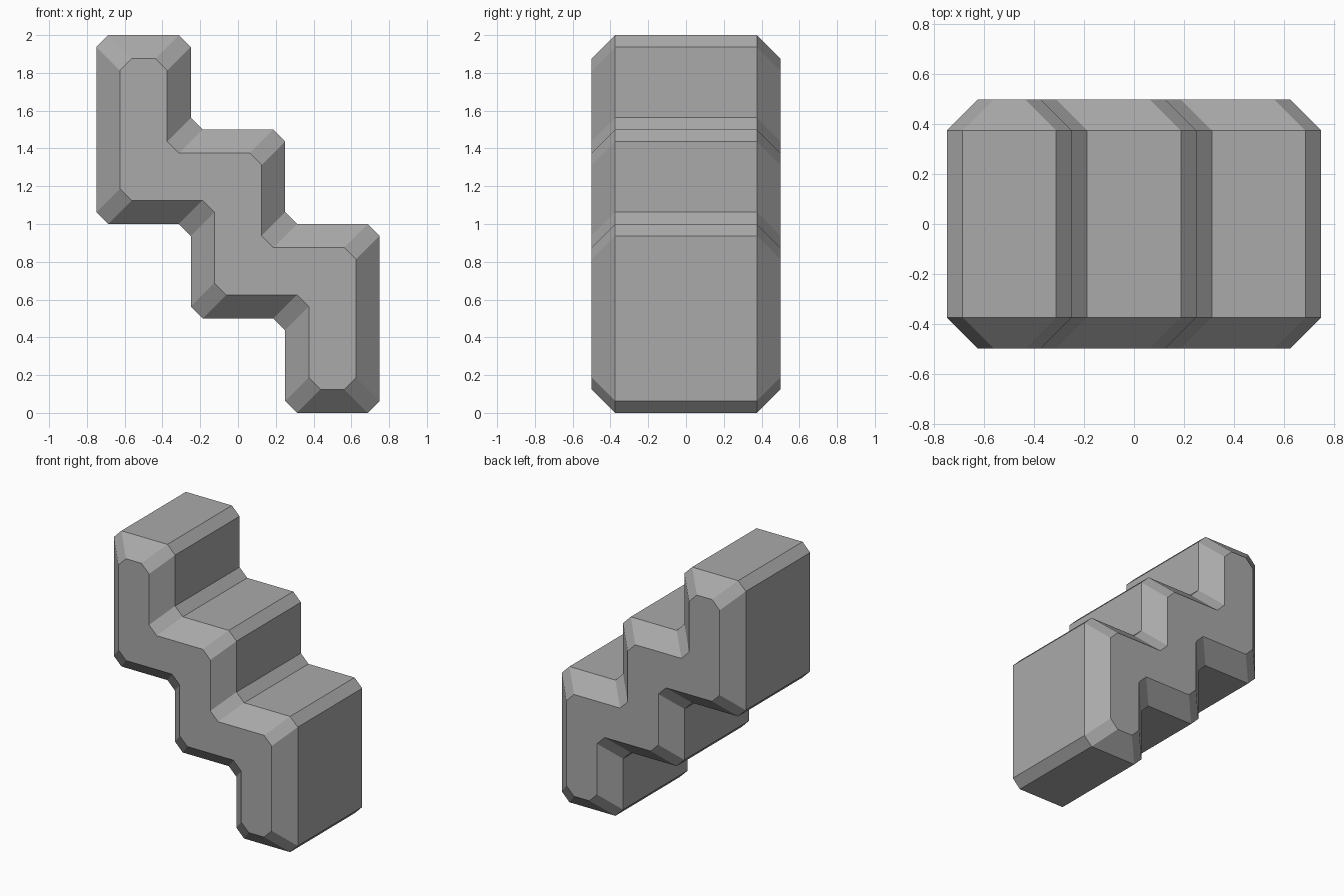
import bpy
import bmesh
from mathutils import Vector

default = bpy.data.objects.get("Cube")
if default:
    bpy.data.objects.remove(default, do_unlink=True)

STEP = 0.5        # width and rise of each stair step
CHAMFER = 0.0625  # cut on every profile corner
BEVEL = 0.125     # slope between the sides and the end faces
DEPTH = 0.5       # half depth

# Stair profile corners in step units (x, z), counter-clockwise
GRID = [(-1.5, 2), (-0.5, 2), (-0.5, 1), (0.5, 1), (0.5, 0), (1.5, 0),
        (1.5, 2), (0.5, 2), (0.5, 3), (-0.5, 3), (-0.5, 4), (-1.5, 4)]
CORNERS = [Vector(p) * STEP for p in GRID]


def profile(inset):
    """Profile moved inward by inset, with each corner chamfered."""
    points = []
    for i, corner in enumerate(CORNERS):
        into = (corner - CORNERS[i - 1]).normalized()
        out = (CORNERS[(i + 1) % len(CORNERS)] - corner).normalized()
        inward = Vector((-into.y - out.y, into.x + out.x))
        moved = corner + inward * inset
        points += [moved - into * CHAMFER, moved + out * CHAMFER]
    return points


# Grey stone
grey = bpy.data.materials.new("grey stone")
grey.use_nodes = True
colour = (0.4, 0.4, 0.4, 1)
grey.diffuse_color = colour
grey.node_tree.nodes["Principled BSDF"].inputs["Base Color"].default_value = colour

# Stair block: front rim, front edge, back edge, back rim
bm = bmesh.new()
rings = []
for y, inset in [(-DEPTH, BEVEL), (BEVEL - DEPTH, 0),
                 (DEPTH - BEVEL, 0), (DEPTH, BEVEL)]:
    rings.append([bm.verts.new((p.x, y, p.y)) for p in profile(inset)])

for a, b in zip(rings, rings[1:]):
    for i in range(len(a)):
        bm.faces.new((a[i - 1], a[i], b[i], b[i - 1]))
bm.faces.new(rings[0])
bm.faces.new(rings[-1][::-1])
bmesh.ops.recalc_face_normals(bm, faces=bm.faces)

mesh = bpy.data.meshes.new("stair_block")
bm.to_mesh(mesh)
bm.free()
mesh.materials.append(grey)
block = bpy.data.objects.new("stair_block", mesh)
bpy.context.collection.objects.link(block)
